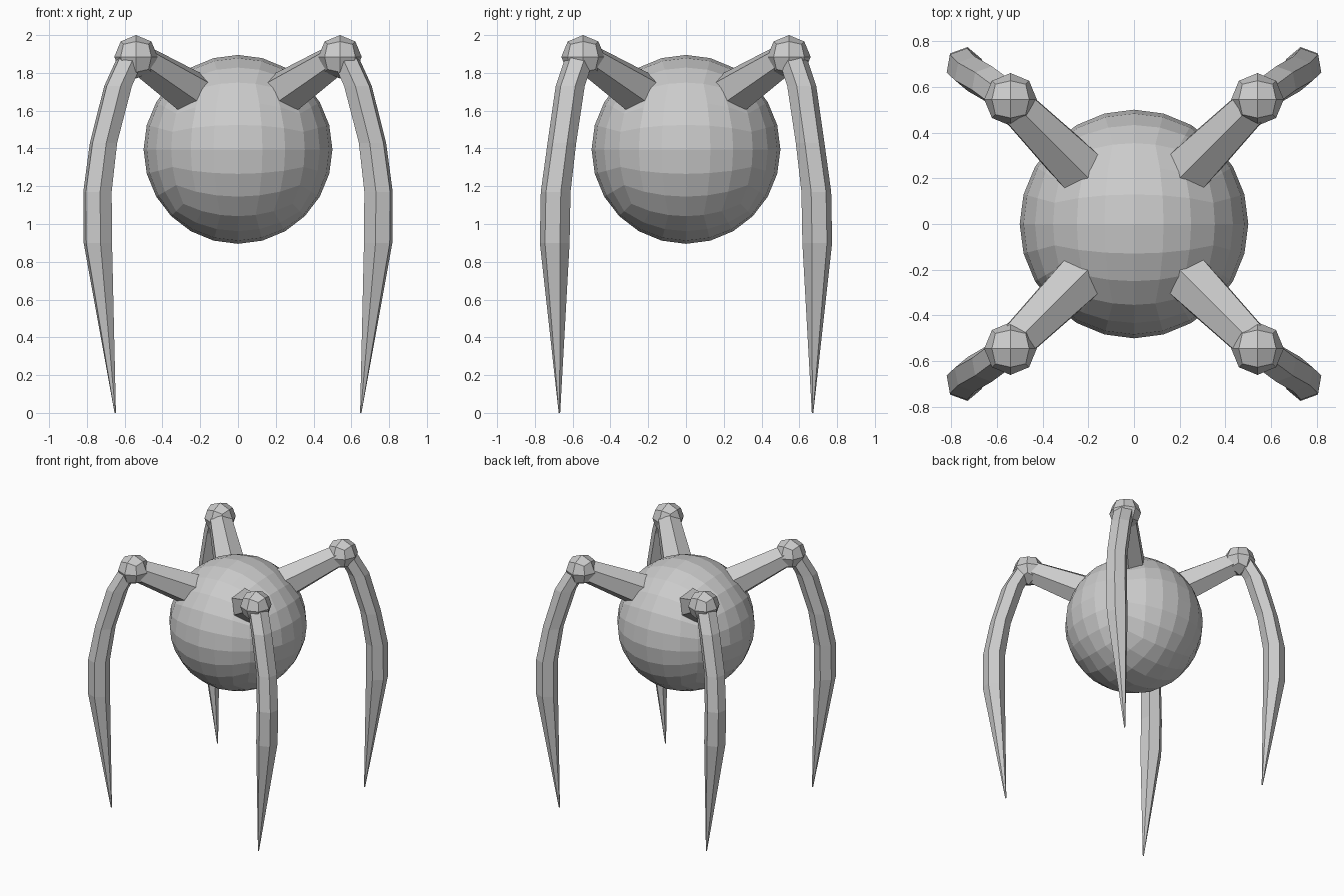
import bpy, bmesh, math
from mathutils import Vector

if "Cube" in bpy.data.objects:
    bpy.data.objects.remove(bpy.data.objects["Cube"])

grey = bpy.data.materials.new("plain grey")
grey.diffuse_color = (0.6, 0.6, 0.6, 1)
grey.use_nodes = True
grey.node_tree.nodes["Principled BSDF"].inputs["Base Color"].default_value = grey.diffuse_color


def finish(name, bm):
    bmesh.ops.recalc_face_normals(bm, faces=bm.faces)
    mesh = bpy.data.meshes.new(name)
    bm.to_mesh(mesh)
    bm.free()
    mesh.materials.append(grey)
    obj = bpy.data.objects.new(name, mesh)
    bpy.context.collection.objects.link(obj)
    return obj


def quad_ball(name, centre, radius, divisions):
    """Cube with a grid on each side, pushed out to a sphere at equal angles."""
    bm = bmesh.new()
    bmesh.ops.create_cube(bm, size=2)
    bmesh.ops.subdivide_edges(bm, edges=bm.edges[:], cuts=divisions - 1, use_grid_fill=True)
    for v in bm.verts:
        p = Vector([math.tan(c * math.pi / 4) for c in v.co])
        v.co = Vector(centre) + p.normalized() * radius
    return finish(name, bm)


def hex_loft(name, stations, side, up, sx, sy):
    """Six-sided tube through (centre, half width, half height), mirrored by sx, sy."""
    bm = bmesh.new()
    rings = []
    for centre, half_w, half_h in stations:
        ring = []
        for i in range(6):
            a = i * math.pi / 3
            p = Vector(centre) + side * (math.sin(a) * half_w) + up * (math.cos(a) * half_h)
            ring.append(bm.verts.new((p.x * sx, p.y * sy, p.z)))
        rings.append(ring)
    for a, b in zip(rings, rings[1:]):
        for i in range(6):
            j = (i + 1) % 6
            bm.faces.new((a[i], a[j], b[j], b[i]))
    bm.faces.new(rings[0])
    bm.faces.new(rings[-1])
    return finish(name, bm)


# Round body
quad_ball("body", (0, 0, 1.395), 0.5, 6)

# Arm cross-section axes
arm_dir = Vector((0.632, 0.632, 0.447)).normalized()
arm_side = Vector((1, -1, 0)).normalized()
arm_up = arm_side.cross(arm_dir)
if arm_up.z < 0:
    arm_up.negate()

# Leg cross-section axes, with one corner pointing outwards
heading = math.radians(40)
leg_out = Vector((math.cos(heading), math.sin(heading), 0))
leg_side = Vector((-leg_out.y, leg_out.x, 0))

arm = [((0.20, 0.20, 1.66), 0.125, 0.132), ((0.54, 0.54, 1.885), 0.088, 0.085)]
leg = [((0.55, 0.55, 1.92), 0.078, 0.075), ((0.635, 0.613, 1.73), 0.078, 0.078),
       ((0.712, 0.657, 1.43), 0.078, 0.075), ((0.744, 0.69, 1.17), 0.08, 0.08),
       ((0.742, 0.695, 0.90), 0.08, 0.08), ((0.65, 0.67, 0.0), 0.004, 0.004)]

# Four limbs: arm, ball joint and pointed leg
for sx, sy, place in ((1, -1, "front_right"), (-1, -1, "front_left"),
                      (1, 1, "back_right"), (-1, 1, "back_left")):
    hex_loft("arm_" + place, arm, arm_side, arm_up, sx, sy)
    quad_ball("joint_" + place, (0.54 * sx, 0.545 * sy, 1.885), 0.115, 2)
    hex_loft("leg_" + place, leg, leg_side, leg_out, sx, sy)
